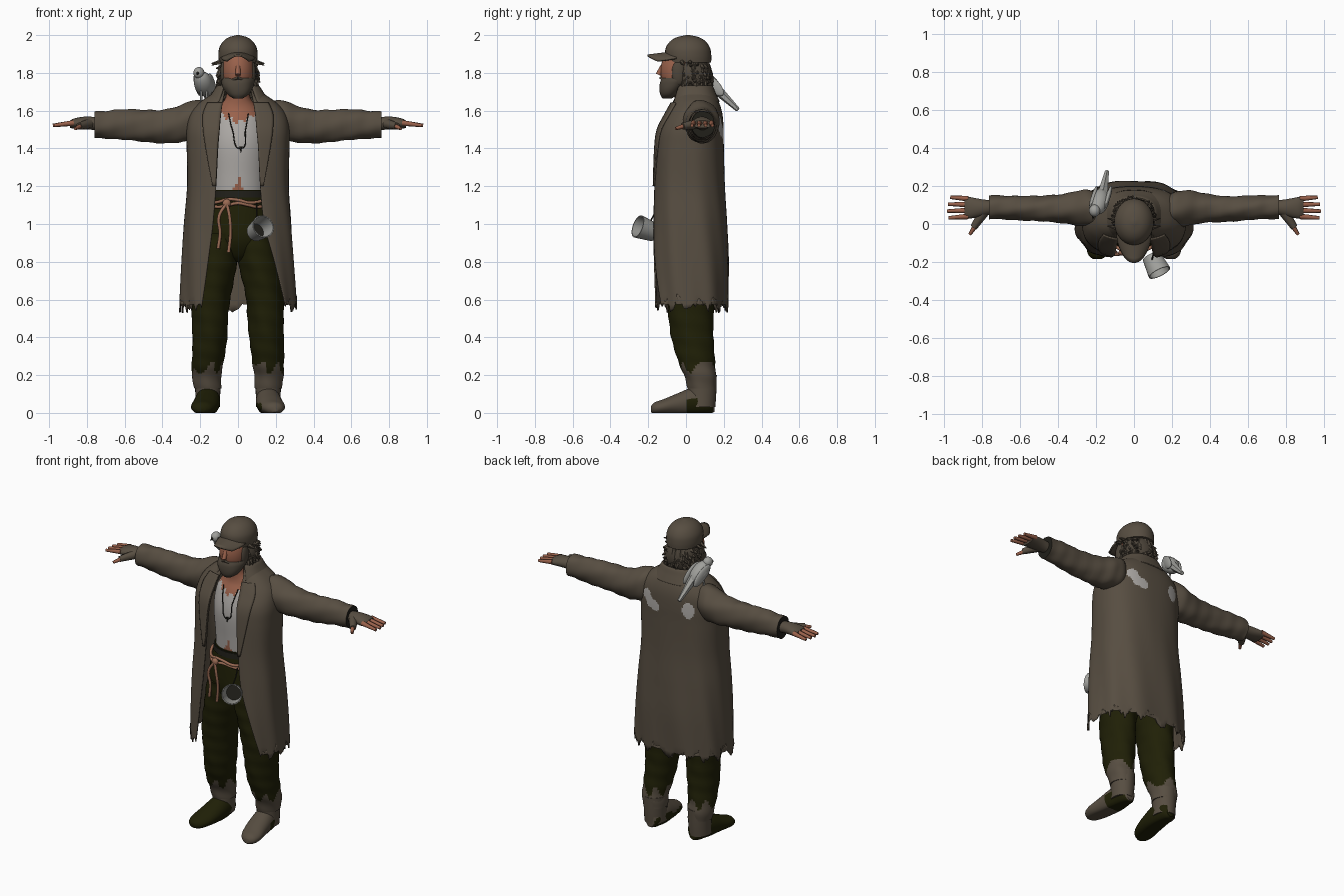
import bpy, bmesh, math, random
from mathutils import Vector, Matrix

random.seed(4)
if "Cube" in bpy.data.objects:
    bpy.data.objects.remove(bpy.data.objects["Cube"])


def material(name, r, g, b):
    m = bpy.data.materials.new(name)
    m.use_nodes = True
    m.diffuse_color = (r, g, b, 1)
    m.node_tree.nodes["Principled BSDF"].inputs["Base Color"].default_value = (r, g, b, 1)
    return m


COAT = material("coat brown", .095, .075, .053)
HAIR = material("hair brown", .075, .06, .043)
PANTS = material("dark olive", .014, .014, .002)
SKIN = material("skin", .32, .12, .07)
SHIRT = material("shirt white", .42, .4, .38)
ROPE = material("rope tan", .33, .15, .09)
METAL = material("pale grey", .35, .35, .33)
DARK = material("near black", .015, .014, .01)


def finish(bm, name, mats, rule=None, angle=.9):
    bmesh.ops.recalc_face_normals(bm, faces=bm.faces)
    if rule:
        for f in bm.faces:
            f.material_index = rule(f.calc_center_median())
    me = bpy.data.meshes.new(name)
    bm.to_mesh(me)
    bm.free()
    for m in mats:
        me.materials.append(m)
    me.shade_smooth()
    me.set_sharp_from_angle(angle=angle)
    ob = bpy.data.objects.new(name, me)
    bpy.context.collection.objects.link(ob)
    return ob


def smooth(rows, k):
    """Catmull-Rom refinement of a short table of sections."""
    out = []
    for i in range(len(rows) - 1):
        quad = (rows[max(i - 1, 0)], rows[i], rows[i + 1], rows[min(i + 2, len(rows) - 1)])
        for s in range(k):
            t = s / k
            out.append([b + .5 * t * (c - a + t * (2 * a - 5 * b + 4 * c - d + t * (3 * (b - c) + d - a)))
                        for a, b, c, d in zip(*quad)])
    return out + [list(rows[-1])]


def surface(name, rings, mats, closed=True, rule=None):
    bm = bmesh.new()
    vs = [[bm.verts.new(p) for p in ring] for ring in rings]
    n = len(vs[0])
    for a, b in zip(vs, vs[1:]):
        for j in range(n if closed else n - 1):
            k = (j + 1) % n
            bm.faces.new((a[j], a[k], b[k], b[j]))
    if closed:
        bm.faces.new(vs[0])
        bm.faces.new(vs[-1])
    return finish(bm, name, mats, rule)


def loft(name, axis, rows, mats, n=28, k=5, wob=0, rule=None, floor=False):
    """Closed body; rows hold position along the axis, two centres, two radii."""
    rings = []
    for p, c1, c2, r1, r2 in smooth(rows, k):
        ring = []
        for j in range(n):
            t = math.tau * j / n
            w = 1 + wob * math.sin(3 * t + 45 * p) * math.cos(2 * t - 23 * p)
            q = [c1 + r1 * w * math.cos(t), c2 + r2 * w * math.sin(t)]
            q.insert("xyz".index(axis), p)
            if floor:
                q[2] = max(q[2], 0)
            ring.append(q)
        rings.append(ring)
    return surface(name, rings, mats, rule=rule)


def shell(name, rows, mats, n=90, k=6, span=lambda z: 1, wob=0, jag=0, rule=None):
    """Cloth wrapped round the back and open at the front; squarer in front than behind."""
    rings = []
    for z, yc, a, b, right, left in smooth(rows, k):
        t0 = -math.acos((left / a) ** 1.4)
        t1 = math.pi + math.acos((right / a) ** 1.4)
        ring = []
        for j in range(n + 1):
            t = t0 + (t1 - t0) * span(z) * j / n
            c, s = math.cos(t), math.sin(t)
            e = .714 if s < 0 else .83
            w = 1 + wob * math.sin(9 * t + 5 * z) * max(0, 1.5 - z)
            ring.append(Vector((w * a * math.copysign(abs(c) ** e, c),
                                yc + w * b * math.copysign(abs(s) ** e, s), z)))
        rings.append(ring)
    if jag:
        for j, p in enumerate(rings[0]):
            p.z += jag * (random.random() ** 2 + .6 * math.sin(j * .5))
    ob = surface(name, rings, mats, False, rule)
    mod = ob.modifiers.new("thickness", "SOLIDIFY")
    mod.thickness, mod.offset = .008, 0
    return ob


def ball(name, centre, size, mats, rot=(0, 0, 0)):
    bm = bmesh.new()
    bmesh.ops.create_uvsphere(bm, u_segments=28, v_segments=20, radius=1)
    m = Matrix.LocRotScale(Vector(centre), Matrix.Rotation(rot[2], 3, "Z") @ Matrix.Rotation(rot[0], 3, "X"), Vector(size))
    bmesh.ops.transform(bm, matrix=m, verts=bm.verts)
    return finish(bm, name, mats)


def spikes(name, parts, mat, tip=.15, sides=8):
    """Tapered pieces from base to tip, joined in one object."""
    bm = bmesh.new()
    for base, end, r in parts:
        a, b = Vector(base), Vector(end)
        m = Matrix.Translation((a + b) / 2) @ (b - a).to_track_quat("Z", "Y").to_matrix().to_4x4()
        bmesh.ops.create_cone(bm, cap_ends=True, segments=sides, radius1=r, radius2=r * tip,
                              depth=(b - a).length, matrix=m)
    return finish(bm, name, [mat])


def cord(name, pts, r, mat):
    cu = bpy.data.curves.new(name, "CURVE")
    cu.dimensions, cu.bevel_depth, cu.bevel_resolution = "3D", r, 2
    sp = cu.splines.new("BEZIER")
    sp.bezier_points.add(len(pts) - 1)
    for bp, p in zip(sp.bezier_points, pts):
        bp.co = p
        bp.handle_left_type = bp.handle_right_type = "AUTO"
    cu.materials.append(mat)
    ob = bpy.data.objects.new(name, cu)
    bpy.context.collection.objects.link(ob)


# Coat with worn pale patches on the back and a ragged hem
def patch(c):
    bean = min(math.hypot(c.x - .155, c.z - 1.535), math.hypot(c.x - .125, c.z - 1.495),
               math.hypot(c.x - .09, c.z - 1.485)) < .034
    spot = math.hypot((c.x + .14) / .037, (c.z - 1.505) / .05) < 1
    return int(c.y > .1 and (bean or spot))


coat_rows = [(.56, .022, .305, .2, .19, .25), (.8, .02, .292, .203, .16, .19), (1, .018, .28, .195, .132, .138),
             (1.2, .016, .265, .185, .115, .117), (1.4, .018, .268, .178, .105, .107), (1.5, .025, .268, .17, .097, .098),
             (1.58, .042, .25, .147, .09, .091), (1.64, .05, .2, .122, .082, .082),
             (1.69, .047, .13, .097, .072, .072), (1.72, .04, .1, .085, .065, .065)]
shell("coat", coat_rows, [COAT, SHIRT], n=150, k=9, wob=.02, jag=.05, rule=patch)
lapel_rows = [(z, y, a + .008, b + .01, r, l) for z, y, a, b, r, l in coat_rows[3:8]]
lapel = shell("lapels", lapel_rows, [COAT], n=6, span=lambda z: .012 + .075 * (z - 1.2) / .44)
lapel.modifiers.new("other side", "MIRROR")
shell("collar", [(1.645, .05, .165, .125, .1, .1), (1.69, .047, .135, .108, .085, .085),
                 (1.728, .045, .108, .092, .072, .072), (1.7, .04, .095, .08, .07, .07)], [COAT], n=40)


# Torso: open-necked shirt over skin
def shirt_rule(c):
    rag = .012 * math.sin(c.x * 130)
    return int(c.z > 1.535 + .5 * abs(c.x) + rag or abs(c.x) < (1.25 + rag - c.z) * .4)


loft("torso", "z", [(1.1, 0, .03, .15, .13), (1.25, 0, .03, .155, .14), (1.42, 0, .03, .165, .15),
                    (1.54, 0, .03, .15, .125), (1.61, 0, .03, .11, .093), (1.67, 0, .01, .065, .07),
                    (1.76, 0, -.01, .06, .06)], [SHIRT, SKIN], n=64, k=9, rule=shirt_rule)
cord("necklace", [(-.05, -.076, 1.585), (-.03, -.115, 1.5), (.015, -.13, 1.4), (.04, -.115, 1.5), (.055, -.076, 1.585)], .003, DARK)
spikes("pendant", [((.015, -.13, 1.41), (.015, -.135, 1.38), .008)], DARK)

# Trousers
loft("trouser_seat", "z", [(.8, 0, .02, .03, .05), (.83, 0, .02, .1, .1), (.92, 0, .02, .19, .145),
                           (1.05, 0, .025, .19, .15), (1.15, 0, .03, .165, .145), (1.18, 0, .03, .16, .145)], [PANTS])
loft("waistband", "z", [(1.14, 0, .03, .168, .152), (1.175, 0, .03, .166, .15)], [DARK], k=1)
for s, side in ((1, "left"), (-1, "right")):
    hem = lambda c: int(c.z < .24 + .035 * math.sin(c.x * 70 + c.y * 40))
    loft(side + "_trouser_leg", "z",
         [(.13, s * .16, .085, .072, .075), (.2, s * .165, .075, .078, .085), (.27, s * .16, .055, .084, .097),
          (.4, s * .15, .035, .092, .112), (.6, s * .142, .022, .1, .125), (.8, s * .11, .018, .108, .14),
          (.95, s * .09, .02, .1, .14)], [PANTS, COAT], n=40, k=9, wob=.035, rule=hem)
    # Boots: the right one is dark, the left one brown
    upper = COAT if s > 0 else PANTS
    loft(side + "_boot_shaft", "z", [(.03, s * .16, .08, .065, .075), (.1, s * .16, .085, .066, .075),
                                     (.2, s * .16, .085, .07, .078)], [COAT])
    loft(side + "_boot_foot", "y",
         [(.15, s * .155, .05, .03, .045), (.12, s * .157, .06, .055, .065), (.04, s * .16, .06, .066, .075),
          (-.05, s * .17, .045, .069, .056), (-.12, s * .183, .032, .066, .04), (-.165, s * .19, .025, .048, .031),
          (-.185, s * .193, .02, .02, .016)], [upper, PANTS],
         rule=lambda c: int(0 < c.y < .14 and c.z < .07 or abs(c.x) < .125 and c.z < .05), floor=True)

    # Sleeves, mitts and fingers
    loft(side + "_sleeve", "x",
         [(s * .15, .07, 1.55, .06, .085), (s * .22, .08, 1.55, .092, .108), (s * .29, .084, 1.532, .092, .1),
          (s * .38, .082, 1.518, .076, .09), (s * .5, .08, 1.52, .067, .085), (s * .62, .085, 1.526, .064, .08),
          (s * .7, .088, 1.527, .062, .073), (s * .76, .088, 1.527, .063, .07)],
         [COAT, DARK], n=32, wob=.05, rule=lambda c: int(abs(c.x) > .759))
    loft(side + "_mitt", "x", [(s * .74, .088, 1.53, .035, .034), (s * .8, .085, 1.535, .045, .034),
                               (s * .86, .085, 1.533, .056, .028), (s * .89, .087, 1.528, .055, .02)], [COAT])
    digits = [((s * .87, .04 + .031 * i, 1.535), (s * (.968 + .012 * math.sin(i + .5)), .032 + .036 * i, 1.522), .015)
              for i in range(4)]
    spikes(side + "_fingers", digits, SKIN, .6)
    spikes(side + "_thumb", [((s * .83, -.005, 1.52), (s * .862, -.055, 1.505), .014)], SKIN, .6)
    spikes(side + "_thumb_cover", [((s * .79, .06, 1.53), (s * .842, -.018, 1.518), .028)], COAT, .65)
    ball(side + "_sideburn", (s * .074, -.04, 1.8), (.02, .036, .065), [HAIR])

# Head, beard and hair
ball("head", (0, -.035, 1.81), (.085, .1, .13), [SKIN])
spikes("nose", [((0, -.125, 1.835), (0, -.146, 1.79), .012)], SKIN, 1.2)
loft("beard", "z", [(1.665, 0, -.1, .025, .025), (1.685, 0, -.092, .055, .045), (1.72, 0, -.075, .079, .066),
                    (1.75, 0, -.06, .087, .08), (1.772, 0, -.043, .086, .085)], [HAIR], wob=.04)
spikes("moustache", [((0, -.134, 1.775), (s * .05, -.112, 1.755), .008) for s in (1, -1)], HAIR, .6)
ball("hair", (0, .035, 1.785), (.106, .1, .115), [HAIR])
tufts = []
for i in range(140):
    t = random.uniform(-.7, math.pi + .7)
    z = random.uniform(1.69, 1.86)
    r = .102 * math.sqrt(1 - ((z - 1.785) / .13) ** 2)
    out = Vector((math.cos(t), .9 * math.sin(t), 0))
    base = Vector((0, .04, z)) + out * (r - .015)
    tufts.append((base, base + out * random.uniform(.02, .038) + Vector((0, 0, random.uniform(-.05, .0))), .02))
tufts += [((s * .09, y, 1.858), (s * .14, y + .01, 1.845 + y / 4), .014) for s in (1, -1) for y in (-.02, .02)]
spikes("hair_tufts", tufts, HAIR, sides=5)

# Cap
loft("cap", "z", [(1.855, 0, .015, .1, .118), (1.89, 0, .012, .104, .122), (1.93, 0, .01, .1, .118),
                  (1.965, 0, .01, .08, .096), (1.988, 0, .01, .05, .06), (2, 0, .01, .008, .01)], [COAT])
brim = [[(.092 * u / 8 * (1 - .3 * v * v), -.05 - v * .155 * math.sqrt(1 - .55 * (u / 8) ** 2),
          1.917 - .035 * (u / 8) ** 2 - .02 * v) for u in range(-8, 9)] for v in [i / 6 for i in range(7)]]
mod = surface("cap_brim", brim, [COAT], False).modifiers.new("thickness", "SOLIDIFY")
mod.thickness = .01

# Rope belt across the front with hanging ends
for i in range(2):
    cord("rope_belt", [(.178 * math.cos(t), .03 + .176 * math.sin(t), 1.1 + .022 * i - .01 * math.sin(5 * t + i))
                       for t in [math.pi * (1 + j / 10) for j in range(11)]], .009, ROPE)
ball("rope_knot", (-.06, -.15, 1.11), (.022, .016, .022), [ROPE])
for x, z in ((-.1, .87), (-.045, .85)):
    cord("rope_end", [(-.06, -.155, 1.11), (x, -.16, 1.04), (x + .005, -.15, .95), (x - .005, -.145, z)], .009, ROPE)

# Tin cup hung from the belt, mouth turned forward and to the left
profile = [(.05, -.05), (.062, .05), (.056, .05), (.045, -.044)]
rings = [[(r * math.cos(math.tau * j / 28), r * math.sin(math.tau * j / 28), z) for j in range(28)] for r, z in profile]
cup = surface("tin_cup", rings, [METAL, DARK], rule=lambda c: int(c.xy.length < .02 and c.z > -.047))
cup.matrix_world = (Matrix.Translation((.113, -.213, .972))
                    @ Vector((.42, -.84, .3)).to_track_quat("Z", "Y").to_matrix().to_4x4())
cord("cup_strap", [(.1, -.148, 1.11), (.1, -.165, 1.06), (.095, -.185, 1.02)], .004, DARK)

# Bird on the right shoulder
ball("bird_body", (-.182, .118, 1.742), (.05, .085, .048), [METAL], (-.75, 0, -.3))
ball("bird_head", (-.207, .07, 1.8), (.029, .032, .031), [METAL])
spikes("bird_beak", [((-.212, .045, 1.8), (-.217, .025, 1.79), .009)], DARK)
spikes("bird_tail", [((-.167, .15, 1.725), (-.142, .275, 1.605), .03)], METAL, .4, 6)
for s in (1, -1):
    ball("bird_wing", (-.175 + s * .038, .14, 1.737), (.013, .08, .034), [METAL], (-.75, 0, -.3))
spikes("bird_legs", [((-.18 + s * .015, .1, 1.71), (-.18 + s * .015, .09, 1.65), .006) for s in (1, -1)], METAL, 1)
